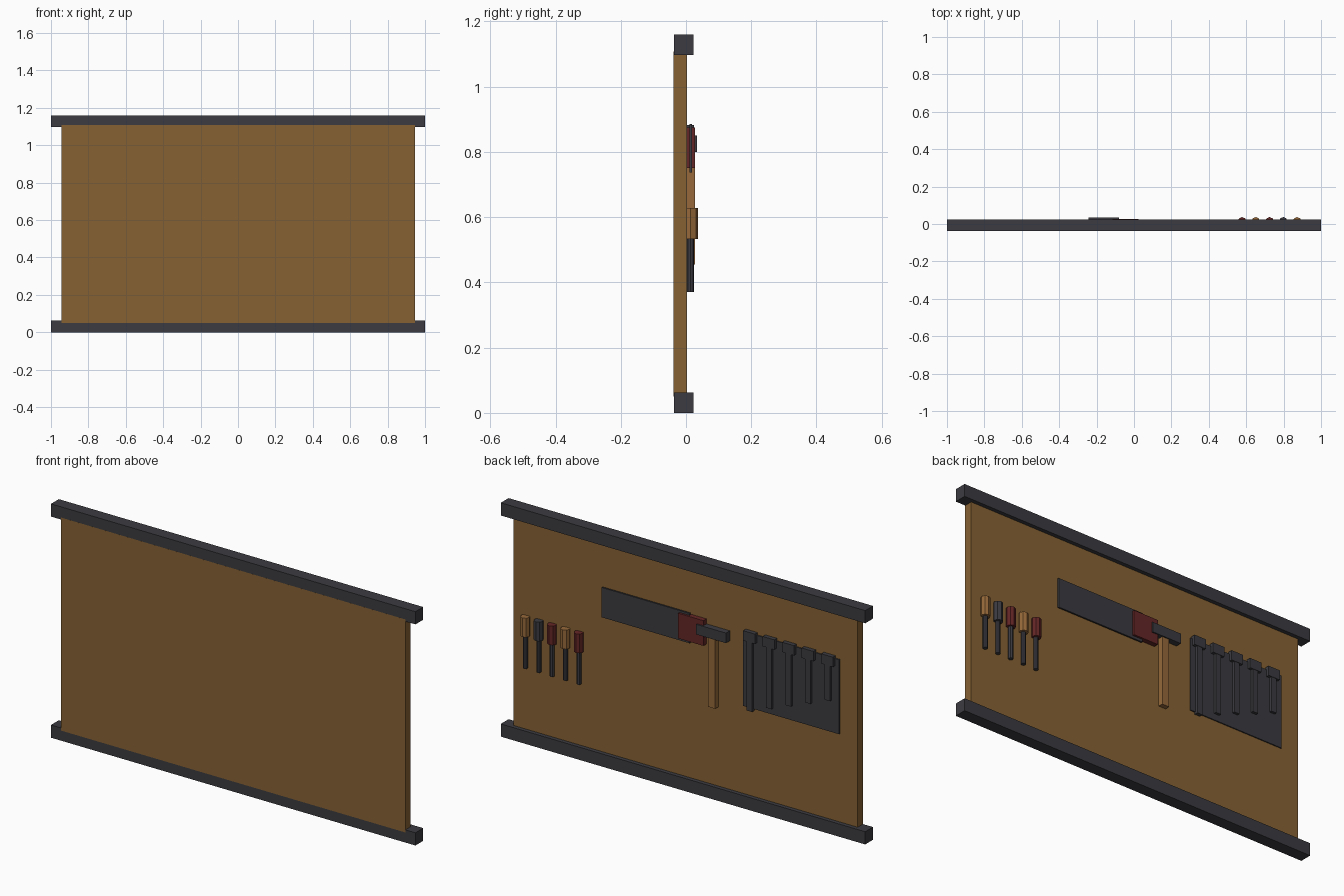
import bpy, math

if "Cube" in bpy.data.objects:
    bpy.data.objects.remove(bpy.data.objects["Cube"])


def material(name, rgb):
    m = bpy.data.materials.new(name)
    m.diffuse_color = (*rgb, 1.0)
    m.use_nodes = True
    m.node_tree.nodes["Principled BSDF"].inputs["Base Color"].default_value = m.diffuse_color
    return m


PANEL = material("brown_board", (0.24, 0.122, 0.034))
STEEL = material("dark_steel", (0.044, 0.044, 0.053))
RED = material("dark_red", (0.127, 0.019, 0.019))
WOOD = material("light_wood", (0.305, 0.141, 0.042))


def box(name, x, y, z, mat):
    """Box from (min, max) ranges on each axis."""
    lo, hi = zip(x, y, z)
    bpy.ops.mesh.primitive_cube_add(size=1, location=[(a + b) / 2 for a, b in zip(lo, hi)])
    o = bpy.context.object
    o.name = name
    o.scale = [b - a for a, b in zip(lo, hi)]
    bpy.ops.object.transform_apply(location=False, rotation=False, scale=True)
    o.data.materials.append(mat)
    return o


def rod(name, x, y, z, radius, mat, sides=8):
    """Upright faceted cylinder spanning the z range."""
    bpy.ops.mesh.primitive_cylinder_add(vertices=sides, radius=radius, depth=z[1] - z[0],
                                        location=(x, y, (z[0] + z[1]) / 2))
    o = bpy.context.object
    o.name = name
    o.data.materials.append(mat)
    return o


BACK = 0.0035  # tool side of the board

# Board and the rails above and below
box("board", (-0.945, 0.945), (-0.0377, BACK), (0.05, 1.107), PANEL)
box("bottom_rail", (-1, 1), (-0.0375, 0.0235), (0, 0.063), STEEL)
box("top_rail", (-1, 1), (-0.0375, 0.0235), (1.097, 1.16), STEEL)

# Saw
box("saw_blade", (-0.033, 0.45), (0.010, 0.018), (0.737, 0.885), STEEL)
box("saw_handle", (-0.115, 0.023), (BACK, 0.028), (0.75, 0.875), RED)

# Hammer
box("hammer_head", (-0.243, -0.08), (BACK, 0.034), (0.80, 0.85), STEEL)
box("hammer_handle", (-0.18, -0.14), (BACK, 0.028), (0.455, 0.80), WOOD)

# Wrench rack with five wrenches of decreasing length
box("wrench_plate", (-0.847, -0.32), (BACK, 0.009), (0.50, 0.87), STEEL)
for i in range(5):
    x = -0.363 - 0.107 * i
    box(f"wrench_head_{i + 1}", (x - 0.032, x + 0.032), (BACK, 0.0245), (0.833, 0.882), STEEL)
    box(f"wrench_shaft_{i + 1}", (x - 0.015, x + 0.015), (BACK, 0.0225),
        (0.49 + 0.042 * i, 0.84), STEEL)

# Row of five screwdrivers
for i, mat in enumerate((RED, WOOD, RED, STEEL, WOOD)):
    x = 0.578 + 0.0735 * i
    rod(f"screwdriver_handle_{i + 1}", x, 0.0145, (0.533, 0.628), 0.0225, mat)
    rod(f"screwdriver_shaft_{i + 1}", x, 0.0135, (0.371, 0.54), 0.0115, STEEL)
